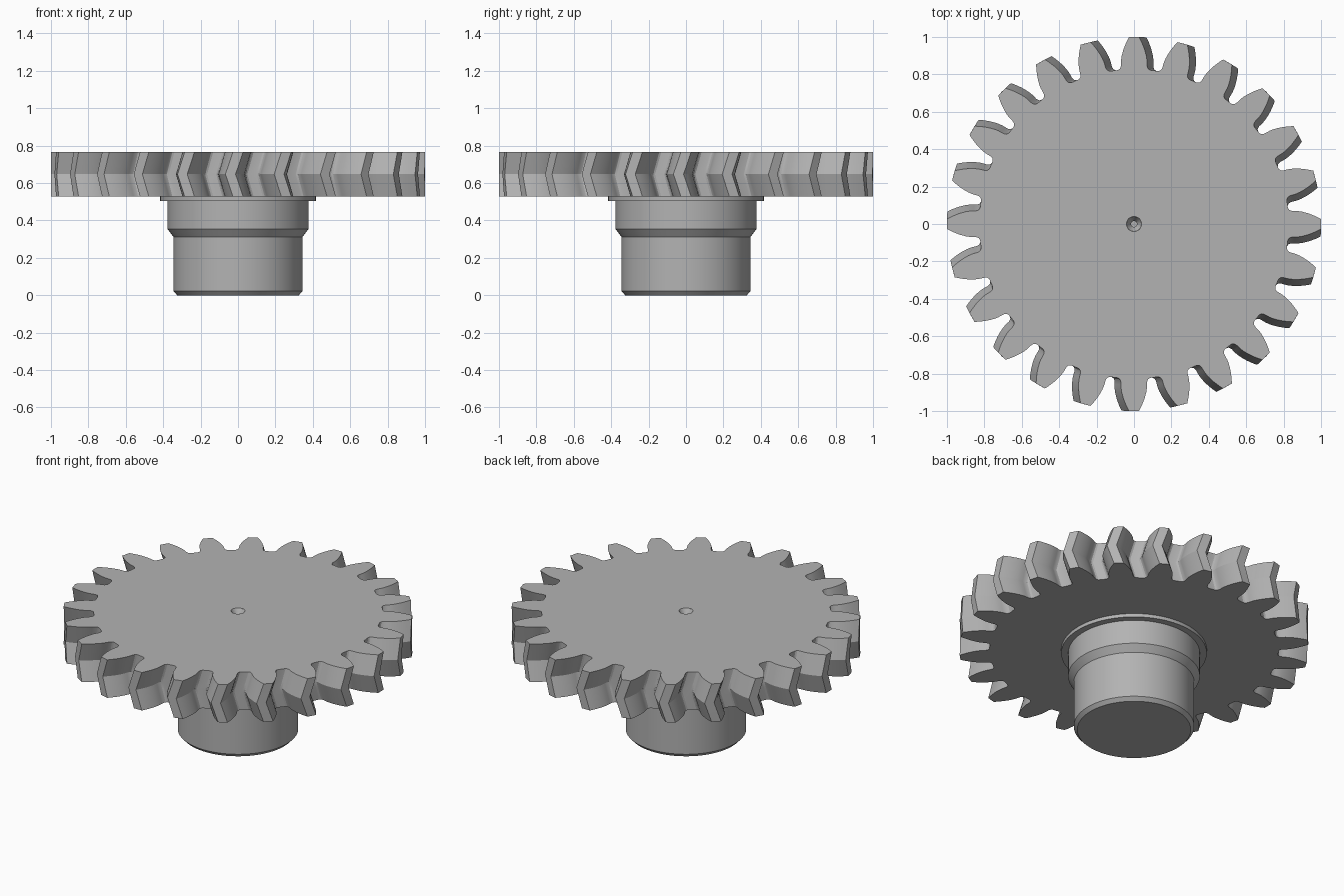
import bpy, bmesh, math

if "Cube" in bpy.data.objects:
    bpy.data.objects.remove(bpy.data.objects["Cube"])

TEETH = 24
R_TIP, R_BASE, R_ROOT = 1.0, 0.867, 0.827
Z0, Z1 = 0.527, 0.767          # gear faces
TWIST = math.radians(-2.3)     # herringbone offset at mid height

steel = bpy.data.materials.new("grey_steel")
steel.diffuse_color = (0.45, 0.45, 0.45, 1)
steel.use_nodes = True
steel.node_tree.nodes["Principled BSDF"].inputs["Base Color"].default_value = steel.diffuse_color


def finish(name, bm, angle):
    me = bpy.data.meshes.new(name)
    bm.normal_update()
    bm.to_mesh(me)
    bm.free()
    me.materials.append(steel)
    ob = bpy.data.objects.new(name, me)
    bpy.context.collection.objects.link(ob)
    bpy.ops.object.select_all(action='DESELECT')
    ob.select_set(True)
    bpy.context.view_layer.objects.active = ob
    bpy.ops.object.shade_smooth_by_angle(angle=math.radians(angle))
    return ob


def ring(bm, polar, z):
    return [bm.verts.new((r * math.cos(a), r * math.sin(a), z)) for r, a in polar]


def bridge(bm, low, high):
    n = len(low)
    for i in range(n):
        j = (i + 1) % n
        bm.faces.new((low[i], low[j], high[j], high[i]))


def lathe(name, profile, cap_low, seg=96):
    """Turned part: profile of (radius, z) points, lowest first."""
    bm = bmesh.new()
    rings = [ring(bm, [(r, 2 * math.pi * i / seg) for i in range(seg)], z)
             for r, z in profile]
    for a, b in zip(rings, rings[1:]):
        bridge(bm, a, b)
    if cap_low:
        bm.faces.new(rings[0][::-1])
    return bm


# involute tooth half: (radius, half angle) from tip to root
def half_angle(r):
    phi = math.acos(min(1, R_BASE / r))
    return 0.0803 - (math.tan(phi) - phi)


half = [(r, half_angle(r)) for r in (1.0, 0.975, 0.95, 0.925, 0.9, 0.88)]
half += [(0.862, 0.0808), (0.846, 0.083), (0.834, 0.090), (0.828, 0.101), (R_ROOT, 0.112)]
tooth = [(r, -h) for r, h in reversed(half)] + half
outline = [(r, a + 2 * math.pi * k / TEETH) for k in range(TEETH) for r, a in tooth]

# herringbone gear wheel
bm = bmesh.new()
STEPS = 6
layers = []
for i in range(STEPS + 1):
    t = i / STEPS
    tw = TWIST * (1 - abs(2 * t - 1))
    layers.append(ring(bm, [(r, a + tw) for r, a in outline], Z0 + (Z1 - Z0) * t))
for a, b in zip(layers, layers[1:]):
    bridge(bm, a, b)
bridge(bm, layers[-1], ring(bm, [(0.04, a) for r, a in outline], Z1))
bridge(bm, ring(bm, [(0.41, a) for r, a in outline], Z0), layers[0])
finish("herringbone_gear", bm, 20)

# stepped hub with collar and chamfered end
bm = lathe("hub", [(0.325, 0), (0.345, 0.022), (0.345, 0.312), (0.377, 0.354),
                   (0.377, 0.505), (0.417, 0.505), (0.417, Z0)], True)
finish("hub", bm, 25)

# countersunk centre hole in the top face
bm = lathe("centre_hole", [(0.016, Z1 - 0.08), (0.016, Z1 - 0.042), (0.04, Z1)], False, 32)
bmesh.ops.reverse_faces(bm, faces=bm.faces[:])
bottom = [v for v in bm.verts if v.co.z < Z1 - 0.07]
bm.faces.new(bottom)
finish("centre_hole", bm, 25)
